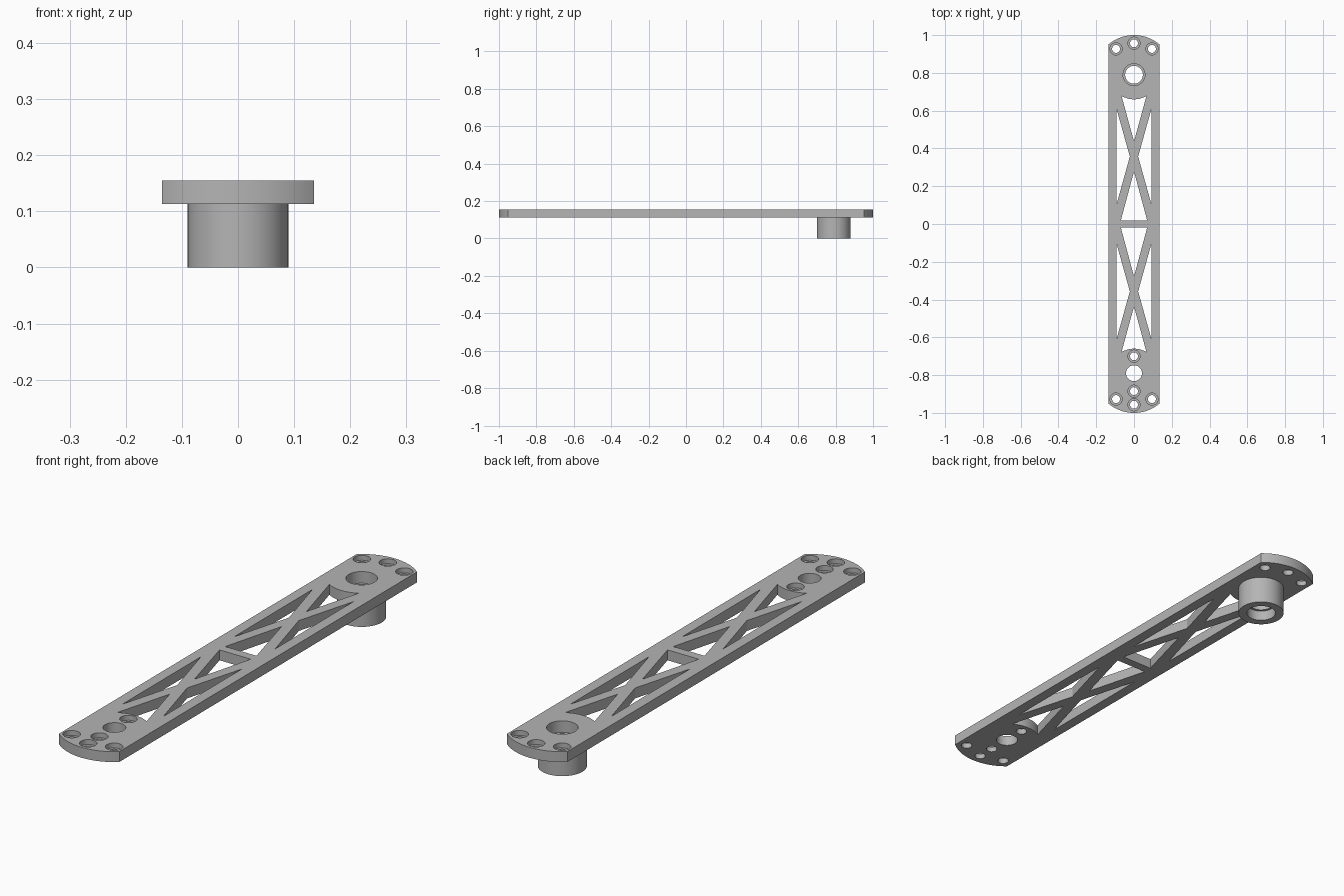
import bpy, bmesh
from math import sin, cos, pi, radians, asin, sqrt

if "Cube" in bpy.data.objects:
    bpy.data.objects.remove(bpy.data.objects["Cube"], do_unlink=True)

BOTTOM, TOP = 0.113, 0.155      # plate underside and top
HALF_W, PIVOT = 0.135, 0.79     # half width, distance of the end centres
END_R, WINDOW_R = 0.21, 0.13
SEG = 48

grey = bpy.data.materials.new("plain grey")
grey.use_nodes = True
grey.diffuse_color = (0.46, 0.46, 0.46, 1)
grey.node_tree.nodes["Principled BSDF"].inputs["Base Color"].default_value = grey.diffuse_color


def prism(bm, outline, z0, z1):
    """Straight extrusion of an outline in the xy plane."""
    low = [bm.verts.new((x, y, z0)) for x, y in outline]
    high = [bm.verts.new((x, y, z1)) for x, y in outline]
    bm.faces.new(low)
    bm.faces.new(high)
    for i in range(len(low)):
        j = (i + 1) % len(low)
        bm.faces.new((low[i], low[j], high[j], high[i]))


def lathe(bm, x, y, profile, closed=False):
    """Turned solid from (radius, z) points; closed makes a tube, else ends are capped."""
    rings = [[bm.verts.new((x + r * cos(2 * pi * i / SEG), y + r * sin(2 * pi * i / SEG), z))
              for i in range(SEG)] for r, z in profile]
    pairs = list(zip(rings, rings[1:]))
    if closed:
        pairs.append((rings[-1], rings[0]))
    else:
        bm.faces.new(rings[0])
        bm.faces.new(rings[-1])
    for a, b in pairs:
        for i in range(SEG):
            j = (i + 1) % SEG
            bm.faces.new((a[i], a[j], b[j], b[i]))


def arc(radius, half_x, side, steps=16):
    """Arc about the back pivot from -half_x to +half_x; side is +1 outward, -1 inward."""
    a = asin(half_x / radius)
    angles = [a * (2 * i / steps - 1) for i in range(steps + 1)]
    return [(radius * sin(t), PIVOT + side * radius * cos(t)) for t in angles]


def make_object(name, bm):
    bmesh.ops.recalc_face_normals(bm, faces=bm.faces)
    mesh = bpy.data.meshes.new(name)
    bm.to_mesh(mesh)
    bm.free()
    mesh.materials.append(grey)
    obj = bpy.data.objects.new(name, mesh)
    bpy.context.collection.objects.link(obj)
    return obj


def select(obj):
    bpy.ops.object.select_all(action="DESELECT")
    obj.select_set(True)
    bpy.context.view_layer.objects.active = obj


# Plate with rounded ends
bm = bmesh.new()
back_end = arc(END_R, HALF_W, 1, 32)
prism(bm, back_end + [(-x, -y) for x, y in back_end], BOTTOM, TOP)
plate = make_object("arm_plate", bm)

# Truss windows, mirrored front to back
bm = bmesh.new()
low, high = BOTTOM - 0.05, TOP + 0.05
for s in (1, -1):
    windows = [
        arc(WINDOW_R, 0.066, -1) + [(0, 0.437)],
        [(-0.07, 0.018), (0.07, 0.018), (0, 0.278)],
        [(0.092, 0.608), (0.092, 0.105), (0.022, 0.357)],
        [(-0.092, 0.608), (-0.092, 0.105), (-0.022, 0.357)],
    ]
    for outline in windows:
        prism(bm, [(x, s * y) for x, y in outline], low, high)

# Counterbored bolt holes
step = TOP - 0.02
bolts = [(0, -0.885), (0, -0.7)]
for s in (1, -1):
    bolts += [(0, s * 0.957), (0.095, s * 0.927), (-0.095, s * 0.927)]
for x, y in bolts:
    lathe(bm, x, y, [(0.021, low), (0.021, step), (0.032, step), (0.032, high)])

# Plain front hole and back bearing hole
lathe(bm, 0, -PIVOT, [(0.042, low), (0.042, high)])
lathe(bm, 0, PIVOT, [(0.058, low), (0.058, high)])
cutter = make_object("plate_cutter", bm)
cutter.hide_render = True

cut = plate.modifiers.new("cutouts", "BOOLEAN")
cut.operation = "DIFFERENCE"
cut.solver = "EXACT"
cut.object = cutter
select(plate)
bpy.ops.object.modifier_apply(modifier=cut.name)
bpy.data.objects.remove(cutter, do_unlink=True)

# Bearing hub below the back end, bored wider at both ends
bm = bmesh.new()
lathe(bm, 0, PIVOT, [(0.09, 0), (0.09, BOTTOM), (0.058, BOTTOM), (0.058, 0.108),
                     (0.047, 0.108), (0.047, 0.042), (0.057, 0.042), (0.057, 0)], closed=True)
hub = make_object("bearing_hub", bm)

for obj in (plate, hub):
    select(obj)
    bpy.ops.object.shade_smooth_by_angle(angle=radians(30))
